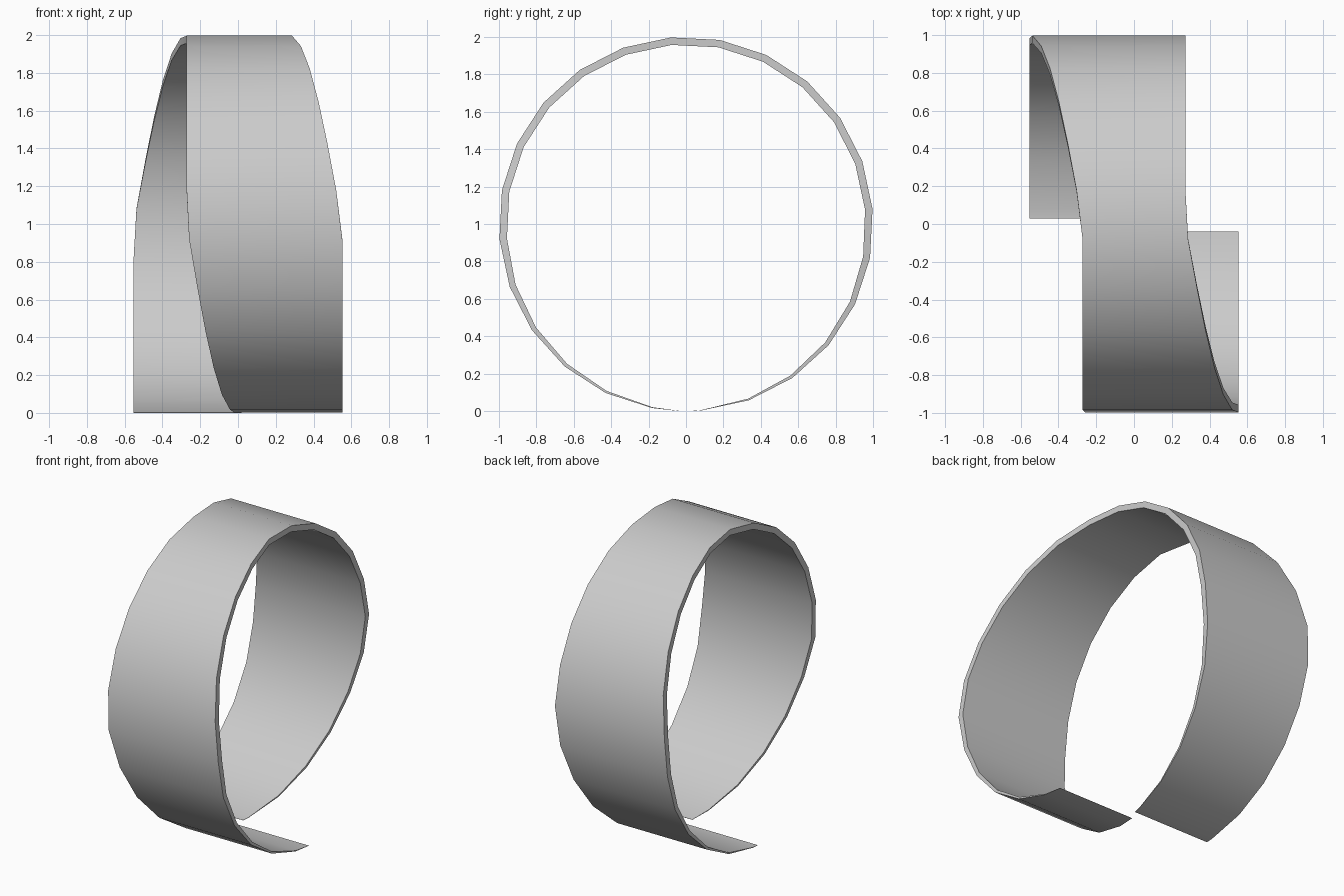
import bpy, bmesh
from math import sin, cos, radians

if "Cube" in bpy.data.objects:
    bpy.data.objects.remove(bpy.data.objects["Cube"])

# Angles run from the top (0); positive goes to the front (-y), negative to the back
angles = [-178.3] + [-175.4 + 15 * k for k in range(24)] + [177.7]


def side_edges(a):
    """x of the left and right rims at an angle."""
    t = abs(a) / 90
    near = 0.272 + 0.28 * min(t, 1)                     # rim that widens over the first quarter
    far = -0.272 + 0.26 * max(t - 1, 0)                 # rim that narrows over the second quarter
    return (far, near) if a >= 0 else (-near, -far)


def thickness(a):
    return 0.04 * min(1, (180 - abs(a)) / 85)


# Open spiral band: a four-cornered section swept round the x axis
bm = bmesh.new()
sections = []
for a in angles:
    left, right = side_edges(a)
    r_in = 1 - thickness(a)
    s, c = sin(radians(a)), cos(radians(a))
    corners = [(left, 1), (right, 1), (right, r_in), (left, r_in)]
    sections.append([bm.verts.new((x, -r * s, 1 + r * c)) for x, r in corners])
for p, q in zip(sections, sections[1:]):
    for i in range(4):
        j = (i + 1) % 4
        bm.faces.new((p[i], p[j], q[j], q[i]))
bm.faces.new(sections[0])
bm.faces.new(sections[-1])
bmesh.ops.recalc_face_normals(bm, faces=bm.faces)

mesh = bpy.data.meshes.new("spiral_band")
bm.to_mesh(mesh)
bm.free()
band = bpy.data.objects.new("spiral_band", mesh)
bpy.context.collection.objects.link(band)
bpy.context.view_layer.objects.active = band
band.select_set(True)
bpy.ops.object.shade_smooth_by_angle(angle=radians(30))
